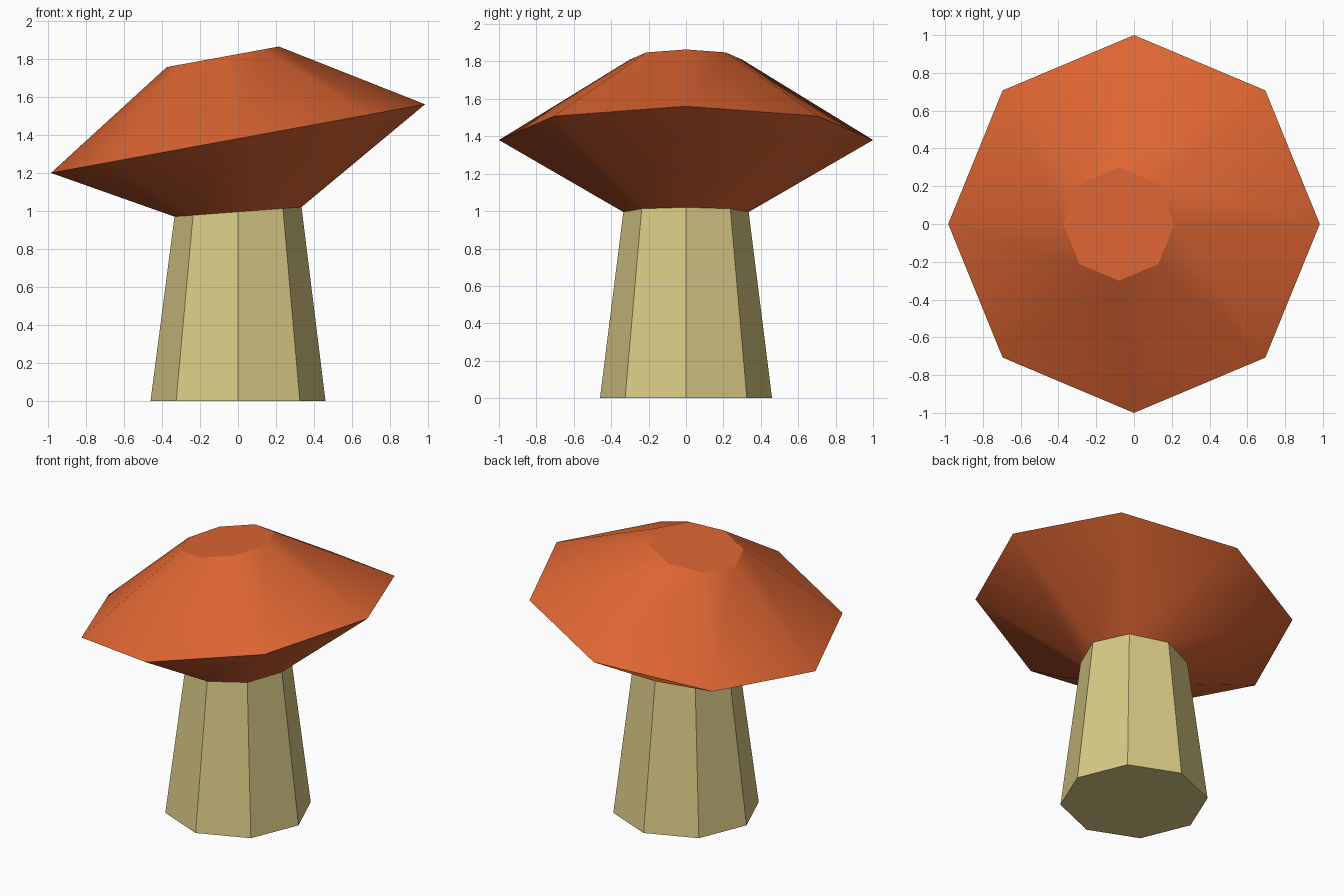
import bpy, bmesh
from math import radians
from mathutils import Matrix

SIDES = 8

cube = bpy.data.objects.get("Cube")
if cube:
    bpy.data.objects.remove(cube, do_unlink=True)


def make_material(name, rgb):
    mat = bpy.data.materials.new(name)
    mat.use_nodes = True
    mat.diffuse_color = (*rgb, 1)
    mat.node_tree.nodes["Principled BSDF"].inputs["Base Color"].default_value = (*rgb, 1)
    return mat


def ring(bm, radius, x, z, tilt):
    """Octagonal ring, leaning up towards +x by tilt degrees."""
    place = Matrix.Translation((x, 0, z)) @ Matrix.Rotation(radians(-tilt), 4, 'Y')
    return bmesh.ops.create_circle(bm, segments=SIDES, radius=radius, matrix=place)["verts"]


def loft(name, rings, material, cap_first=False, cap_last=False):
    bm = bmesh.new()
    loops = [ring(bm, *r) for r in rings]
    for low, high in zip(loops, loops[1:]):
        for i in range(SIDES):
            j = (i + 1) % SIDES
            bm.faces.new((low[i], low[j], high[j], high[i]))
    if cap_first:
        bm.faces.new(loops[0])
    if cap_last:
        bm.faces.new(loops[-1])
    bmesh.ops.recalc_face_normals(bm, faces=bm.faces)
    mesh = bpy.data.meshes.new(name)
    bm.to_mesh(mesh)
    bm.free()
    mesh.materials.append(material)
    obj = bpy.data.objects.new(name, mesh)
    bpy.context.collection.objects.link(obj)
    bpy.ops.object.select_all(action='DESELECT')
    obj.select_set(True)
    bpy.context.view_layer.objects.active = obj
    bpy.ops.object.shade_smooth_by_angle(angle=radians(31))
    return obj


orange = make_material("cap orange", (0.72, 0.13, 0.032))
cream = make_material("stem cream", (0.69, 0.59, 0.24))

# Rings are (radius, x, z, tilt); the stem and cap share the collar ring
collar = (0.335, 0, 0.995, 4.3)

# Tapered stem with a flat base
loft("stem", [(0.46, 0, 0, 0), collar], cream, cap_first=True)

# Tilted cap: underside, wide rim, flat crown
loft("cap", [collar, (1.0, 0, 1.38, 10.4), (0.3, -0.08, 1.81, 10.4)],
     orange, cap_last=True)
